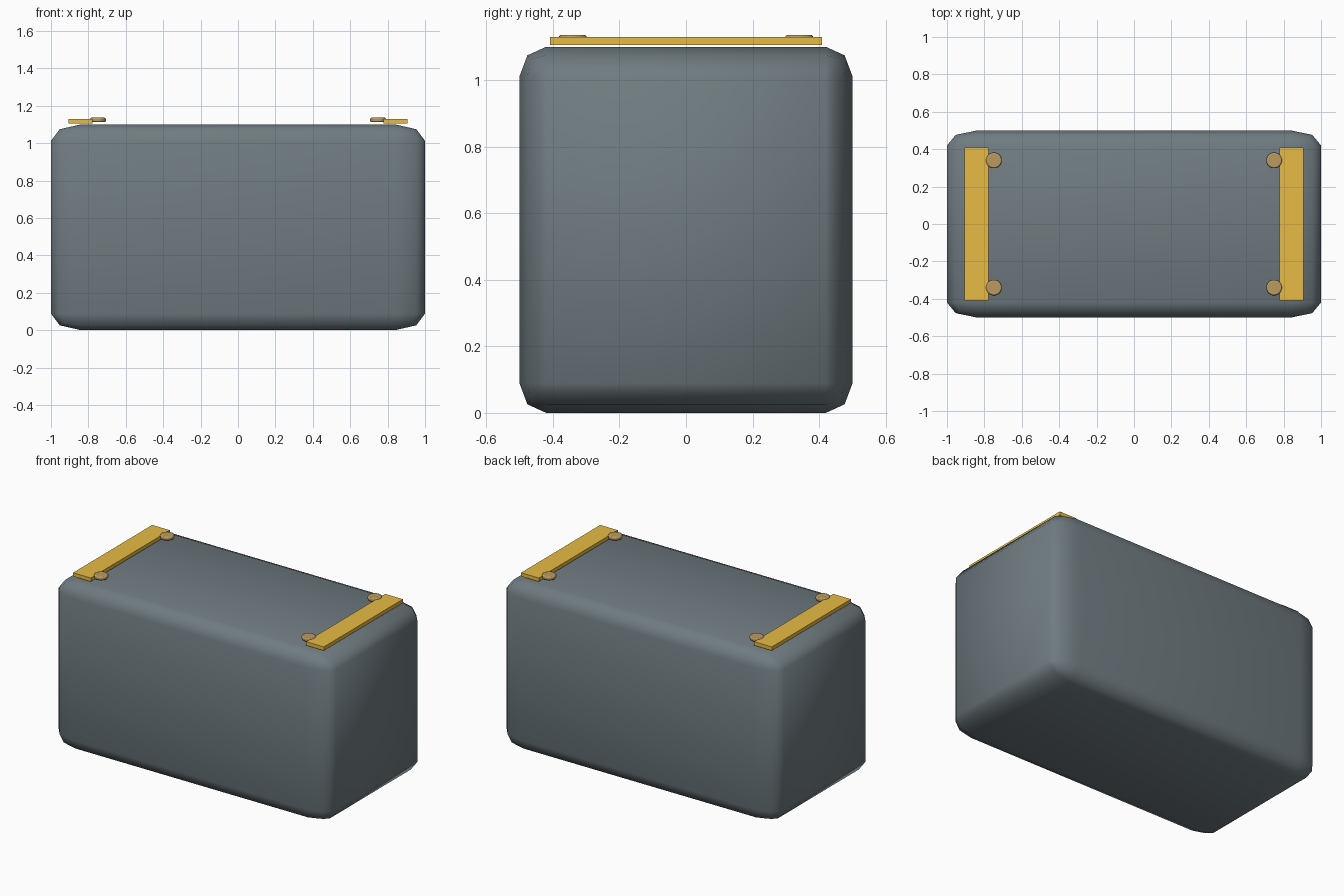
import bpy
from math import radians

if "Cube" in bpy.data.objects:
    bpy.data.objects.remove(bpy.data.objects["Cube"])


def material(name, color):
    m = bpy.data.materials.new(name)
    m.diffuse_color = (*color, 1)
    m.use_nodes = True
    m.node_tree.nodes["Principled BSDF"].inputs["Base Color"].default_value = m.diffuse_color
    return m


slate = material("slate", (0.16, 0.20, 0.22))
yellow = material("yellow", (0.80, 0.50, 0.06))
brass = material("brass", (0.50, 0.33, 0.12))


def finish(obj, name, mat):
    obj.name = name
    obj.data.materials.append(mat)
    return obj


def bevel(obj, width, segments):
    b = obj.modifiers.new("bevel", 'BEVEL')
    b.width = width
    b.segments = segments
    b.limit_method = 'ANGLE'
    b.angle_limit = radians(40)


# Main body: the bevel stretches with the object scale
bpy.ops.mesh.primitive_cube_add(size=1, location=(0, 0, 0.55))
body = finish(bpy.context.object, "body", slate)
body.scale = (2, 1, 1.1)
bevel(body, 0.08, 2)
bpy.ops.object.shade_smooth()

for side, sx in (("left", -1), ("right", 1)):
    # Flat strip across the top
    bpy.ops.mesh.primitive_cube_add(size=1, location=(sx * 0.841, 0, 1.117))
    strip = finish(bpy.context.object, side + "_top_strip", yellow)
    strip.scale = (0.128, 0.816, 0.024)

    # Button studs beside each strip end
    for end, sy in (("front", -1), ("back", 1)):
        bpy.ops.mesh.primitive_cylinder_add(
            vertices=24, radius=0.042, depth=0.024,
            location=(sx * 0.749, sy * 0.34, 1.124))
        stud = finish(bpy.context.object, f"{side}_{end}_stud", brass)
        bevel(stud, 0.007, 2)
        bpy.ops.object.shade_smooth_by_angle(angle=radians(35))
